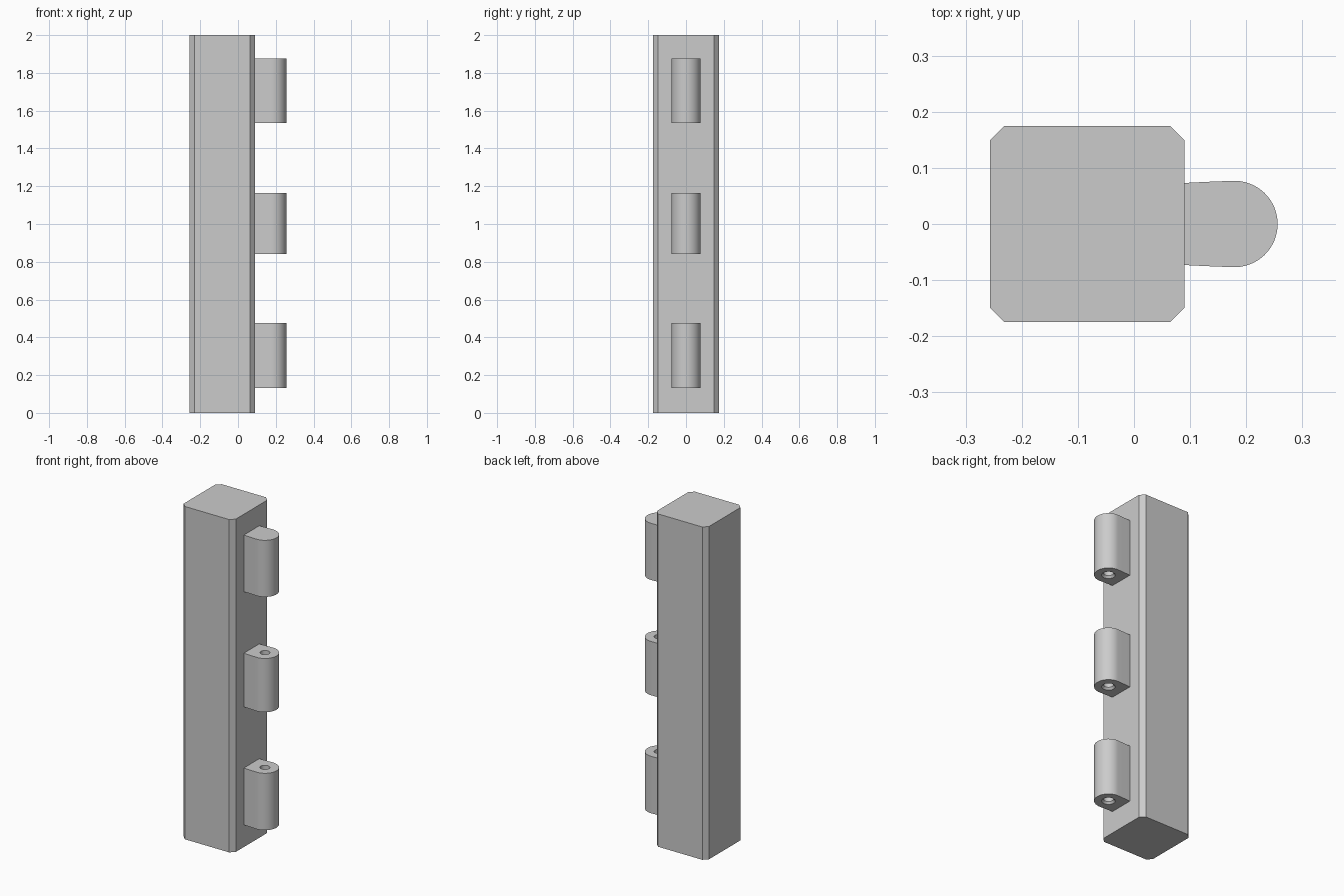
import bpy, bmesh, math

cube = bpy.data.objects.get("Cube")
if cube:
    bpy.data.objects.remove(cube, do_unlink=True)

grey = bpy.data.materials.new("plain_grey")
grey.use_nodes = True
grey.diffuse_color = (0.6, 0.6, 0.6, 1)
grey.node_tree.nodes["Principled BSDF"].inputs["Base Color"].default_value = (0.6, 0.6, 0.6, 1)


def finish(bm, name):
    bmesh.ops.recalc_face_normals(bm, faces=bm.faces[:])
    mesh = bpy.data.meshes.new(name)
    bm.to_mesh(mesh)
    bm.free()
    mesh.materials.append(grey)
    obj = bpy.data.objects.new(name, mesh)
    bpy.context.collection.objects.link(obj)
    return obj


def ring(bm, points, z):
    return [bm.verts.new((x, y, z)) for x, y in points]


def bridge(bm, a, b):
    n = len(a)
    for i in range(n):
        j = (i + 1) % n
        bm.faces.new((a[i], a[j], b[j], b[i]))


# Chamfered square post
X0, X1, Y, C = -0.257, 0.09, 0.175, 0.026
section = [(X0 + C, -Y), (X1 - C, -Y), (X1, C - Y), (X1, Y - C),
           (X1 - C, Y), (X0 + C, Y), (X0, Y - C), (X0, C - Y)]
bm = bmesh.new()
bottom, top = ring(bm, section, 0), ring(bm, section, 2)
bridge(bm, bottom, top)
bm.faces.new(bottom)
bm.faces.new(top)
finish(bm, "post")

# Knuckle outline: rounded nose with a slightly tapered neck
CX, R, NECK = 0.179, 0.077, 0.073
BACK = X1 - 0.003
STEPS = 32
arc = [math.radians(-92 + 184 * i / STEPS) for i in range(STEPS + 1)]
outline = [(CX + R * math.cos(a), R * math.sin(a)) for a in arc]
outline += [(CX - 0.04, 0.0755), (BACK, NECK)]
outline += [(BACK, NECK * k / 3) for k in (2, 1, 0, -1, -2)]
outline += [(BACK, -NECK), (CX - 0.04, -0.0755)]


def hole(radius):
    angles = [math.atan2(y, x - CX) for x, y in outline]
    return [(CX + radius * math.cos(a), radius * math.sin(a)) for a in angles]


# Hinge knuckle with a pin hole that is countersunk underneath
def knuckle(name, z0, z1, through):
    bm = bmesh.new()
    low, high = ring(bm, outline, z0), ring(bm, outline, z1)
    mouth = ring(bm, hole(0.037), z0)
    throat = ring(bm, hole(0.027), z0 + 0.012)
    end = ring(bm, hole(0.027), z1 if through else z1 - 0.08)
    for a, b in ((low, high), (low, mouth), (mouth, throat), (throat, end)):
        bridge(bm, a, b)
    if through:
        bridge(bm, end, high)
    else:
        bm.faces.new(end)
        bm.faces.new(high)
    return finish(bm, name)


knuckles = [knuckle("lower_knuckle", 0.133, 0.475, True),
            knuckle("middle_knuckle", 0.842, 1.165, True),
            knuckle("upper_knuckle", 1.535, 1.875, False)]

bpy.ops.object.select_all(action='DESELECT')
for obj in knuckles:
    obj.select_set(True)
bpy.context.view_layer.objects.active = knuckles[0]
bpy.ops.object.shade_smooth_by_angle(angle=math.radians(30))
